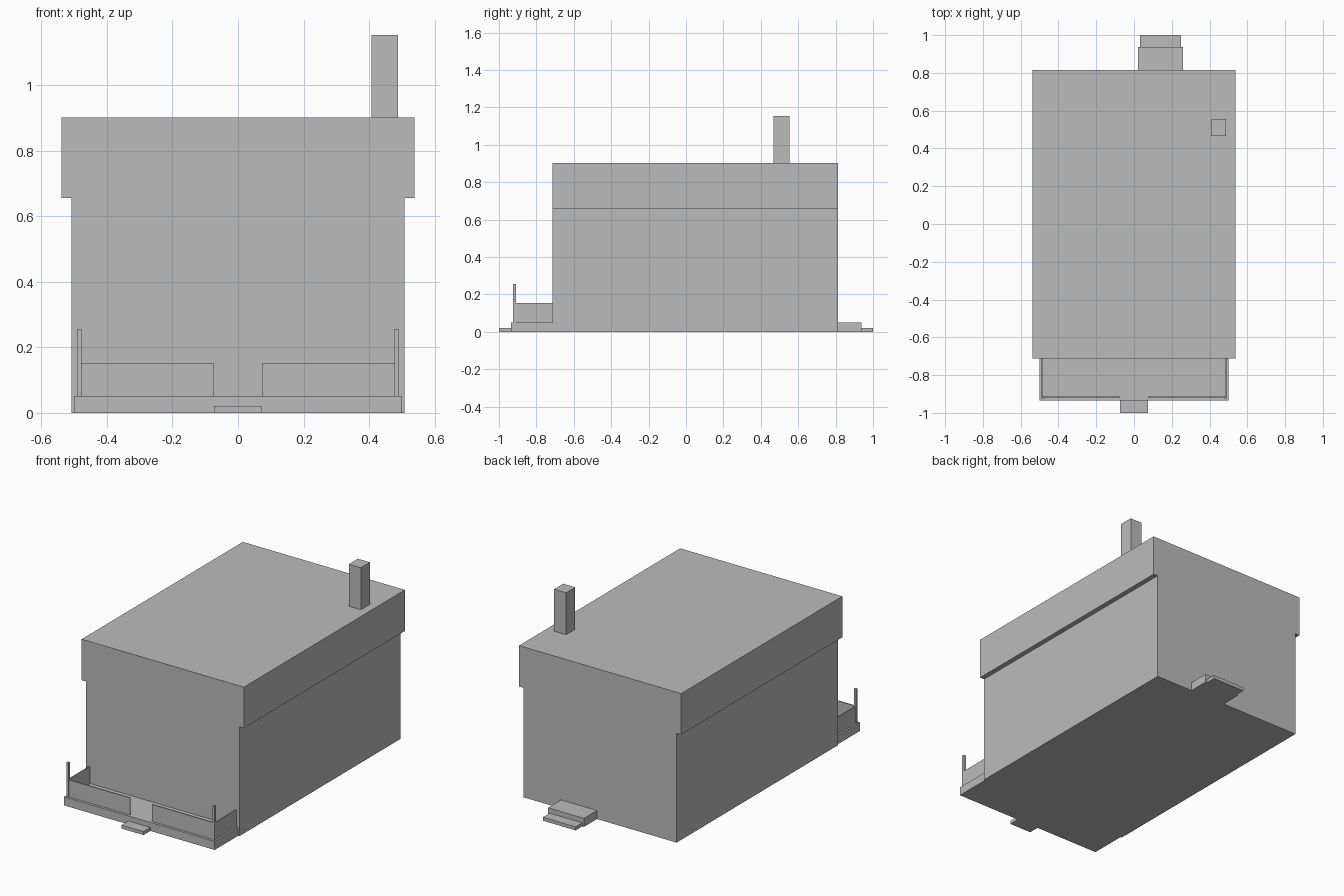
import bpy

cube = bpy.data.objects.get("Cube")
if cube:
    bpy.data.objects.remove(cube, do_unlink=True)

grey = bpy.data.materials.new("plain_grey")
grey.use_nodes = True
colour = (0.5, 0.5, 0.5, 1)
grey.diffuse_color = colour
grey.node_tree.nodes["Principled BSDF"].inputs["Base Color"].default_value = colour


def box(name, xs, ys, zs):
    """Add a box spanning the given x, y and z ranges."""
    bpy.ops.mesh.primitive_cube_add(size=1)
    ob = bpy.context.object
    ob.name = name
    ob.location = [(a + b) / 2 for a, b in (xs, ys, zs)]
    ob.scale = [b - a for a, b in (xs, ys, zs)]
    bpy.ops.object.transform_apply(location=True, rotation=False, scale=True)
    ob.data.materials.append(grey)
    return ob


def pair(name, xs, ys, zs):
    """Add a box on the left (+x) and its mirror on the right."""
    box("left_" + name, xs, ys, zs)
    box("right_" + name, (-xs[1], -xs[0]), ys, zs)


front, back = -0.713, 0.814
floor, rail_top = 0.051, 0.153

# House body, overhanging roof block and chimney
box("house_walls", (-0.508, 0.508), (front, back), (0, 0.656))
box("roof_block", (-0.538, 0.538), (front, back), (0.656, 0.902))
box("chimney", (0.408, 0.488), (0.467, 0.553), (0.902, 1.154))

# Front porch with its step
box("porch_floor", (-0.5, 0.5), (-0.935, front), (0, floor))
box("porch_step", (-0.073, 0.073), (-1, -0.935), (0, 0.021))

# Porch posts and low railing panels
pair("porch_post", (0.477, 0.492), (-0.925, -0.91), (floor, 0.256))
pair("front_railing", (0.073, 0.48), (-0.92, -0.913), (floor, rail_top))
pair("side_railing", (0.482, 0.489), (-0.913, front), (floor, rail_top))

# Back door steps
box("back_step_upper", (0.021, 0.259), (back, 0.937), (0, floor))
box("back_step_lower", (0.032, 0.249), (0.937, 1), (0, 0.021))
